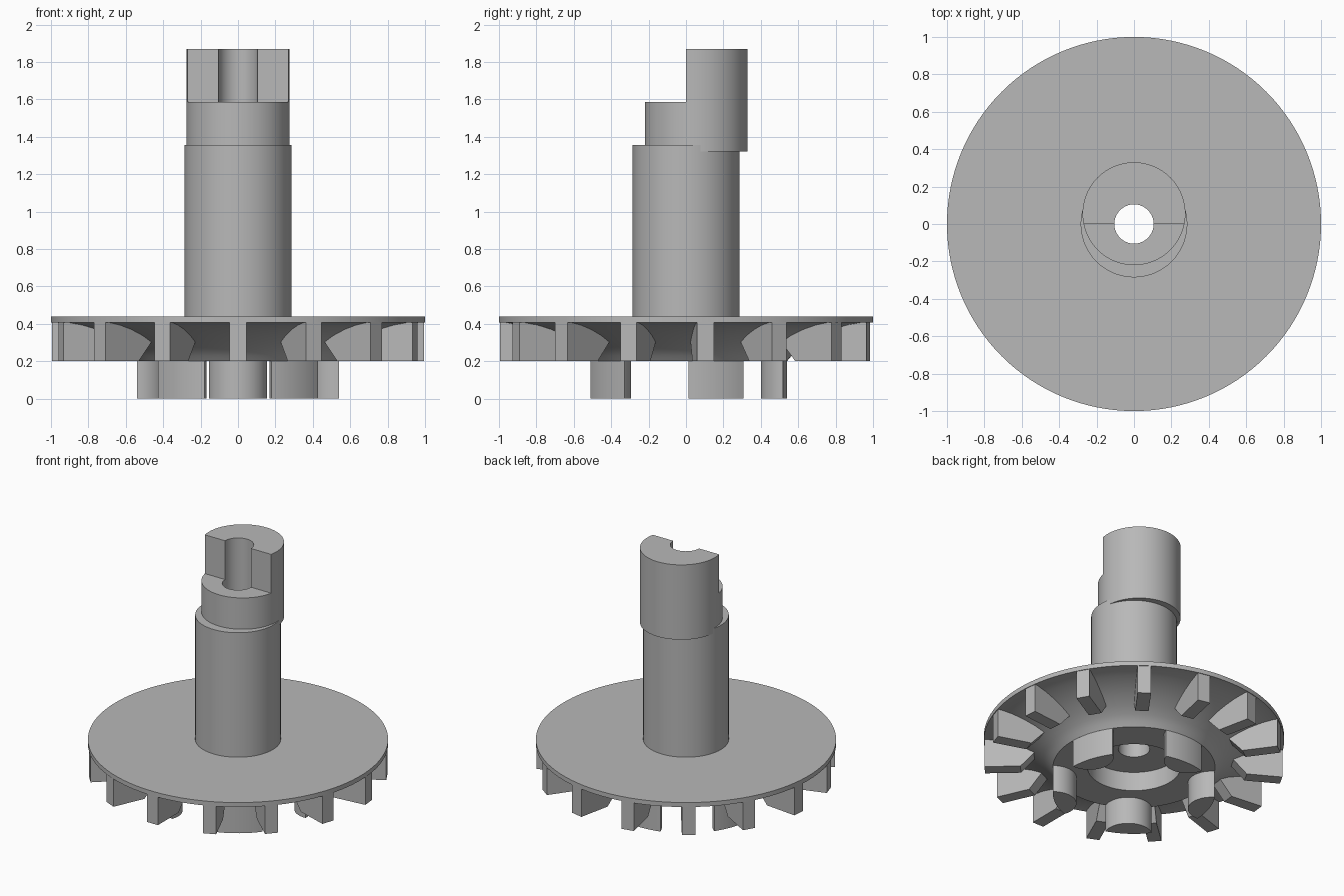
import bpy
import bmesh
from math import sin, cos, pi, radians
from mathutils import Matrix, Vector

cube = bpy.data.objects.get("Cube")
if cube:
    bpy.data.objects.remove(cube, do_unlink=True)

grey = bpy.data.materials.new("plain_grey")
grey.use_nodes = True
grey.diffuse_color = (0.48, 0.48, 0.48, 1)
grey.node_tree.nodes["Principled BSDF"].inputs["Base Color"].default_value = grey.diffuse_color

BORE = 0.105
DISC_TOP = 0.44
HUB_BOTTOM = 0.2
SHAFT_TOP = 1.355


def finish(name, bm):
    bmesh.ops.remove_doubles(bm, verts=bm.verts, dist=1e-5)
    bmesh.ops.recalc_face_normals(bm, faces=bm.faces)
    mesh = bpy.data.meshes.new(name)
    bm.to_mesh(mesh)
    bm.free()
    mesh.materials.append(grey)
    obj = bpy.data.objects.new(name, mesh)
    bpy.context.collection.objects.link(obj)
    return obj


def smooth(obj):
    bpy.ops.object.select_all(action="DESELECT")
    obj.select_set(True)
    bpy.context.view_layer.objects.active = obj
    bpy.ops.object.shade_smooth_by_angle(angle=radians(30))


def revolve(name, profile, steps=128):
    """Spin a closed (radius, height) outline around z."""
    bm = bmesh.new()
    verts = [bm.verts.new((r, 0, z)) for r, z in profile]
    edges = [bm.edges.new((a, b)) for a, b in zip(verts, verts[1:] + verts[:1])]
    bmesh.ops.spin(bm, geom=verts + edges, cent=(0, 0, 0), axis=(0, 0, 1),
                   angle=2 * pi, steps=steps)
    return finish(name, bm)


def prism(name, outline, extrusion, turn=0):
    """Extrude a flat outline, then turn it around z."""
    bm = bmesh.new()
    face = bm.faces.new([bm.verts.new(p) for p in outline])
    result = bmesh.ops.extrude_face_region(bm, geom=[face], use_keep_orig=True)
    moved = [v for v in result["geom"] if isinstance(v, bmesh.types.BMVert)]
    bmesh.ops.translate(bm, verts=moved, vec=Vector(extrusion))
    bmesh.ops.rotate(bm, verts=bm.verts, matrix=Matrix.Rotation(turn, 3, "Z"))
    return finish(name, bm)


def arc(centre, radius, start, end, z, steps):
    angles = [start + (end - start) * i / steps for i in range(steps + 1)]
    return [(centre + radius * cos(a), radius * sin(a), z) for a in angles]


def cylinder(name, radius, z0, z1, y=0):
    outline = arc(0, radius, 0, 2 * pi, z0, 96)[:-1]
    obj = prism(name, outline, (0, 0, z1 - z0))
    obj.data.transform(Matrix.Translation((0, y, 0)))
    return obj


def cut(obj, cutter):
    cutter.hide_render = True
    mod = obj.modifiers.new("cut", "BOOLEAN")
    mod.operation = "DIFFERENCE"
    mod.solver = "EXACT"
    mod.object = cutter
    bpy.ops.object.select_all(action="DESELECT")
    obj.select_set(True)
    bpy.context.view_layer.objects.active = obj
    bpy.ops.object.modifier_apply(modifier=mod.name)
    bpy.data.objects.remove(cutter, do_unlink=True)


# Disc, flared hub with counterbore, and hollow shaft
flare = [(0.54, HUB_BOTTOM), (0.565, 0.23), (0.6, 0.262), (0.66, 0.3), (0.73, 0.338),
         (0.81, 0.37), (0.89, 0.393), (0.97, 0.407)]
smooth(revolve("disc_and_shaft", [(BORE, 0.34), (0.31, 0.34), (0.31, HUB_BOTTOM)] + flare + [
    (1, 0.407), (1, DISC_TOP), (0.285, DISC_TOP), (0.285, SHAFT_TOP), (BORE, SHAFT_TOP)]))

# Off-centre top cap with its front half cut down and a bore through it
cap = cylinder("shaft_cap", 0.275, 1.32, 1.87, y=0.055)
cut(cap, cylinder("bore_cutter", BORE, 1.2, 2))
step = [(-0.5, -0.5, 1.585), (0.5, -0.5, 1.585), (0.5, 0, 1.585), (-0.5, 0, 1.585)]
cut(cap, prism("step_cutter", step, (0, 0, 0.5)))
smooth(cap)

# Radial blades under the disc
half = 0.045
side = [(0.995, HUB_BOTTOM), (0.755, HUB_BOTTOM), (0.665, 0.3), (0.72, 0.42), (0.995, 0.42)]
for i in range(15):
    prism(f"blade_{i + 1}", [(r, -half, z) for r, z in side], (0, 2 * half, 0),
          turn=-pi / 2 + i * 2 * pi / 15)

# Drive pegs: round inside, flush with the hub edge outside
hub_r, peg_r, peg_c = 0.54, 0.16, 0.56
corner = (hub_r ** 2 + peg_c ** 2 - peg_r ** 2) / (2 * peg_c)
corner_vec = Vector((corner, (hub_r ** 2 - corner ** 2) ** 0.5))
outer = Vector((1, 0)).angle(corner_vec)
inner = Vector((1, 0)).angle(corner_vec - Vector((peg_c, 0)))
peg = (arc(peg_c, peg_r, inner, 2 * pi - inner, 0, 24)
       + arc(0, hub_r, -outer, outer, 0, 12)[1:-1])
for i in range(5):
    smooth(prism(f"drive_peg_{i + 1}", peg, (0, 0, HUB_BOTTOM + 0.01),
                 turn=pi / 2 + i * 2 * pi / 5))
